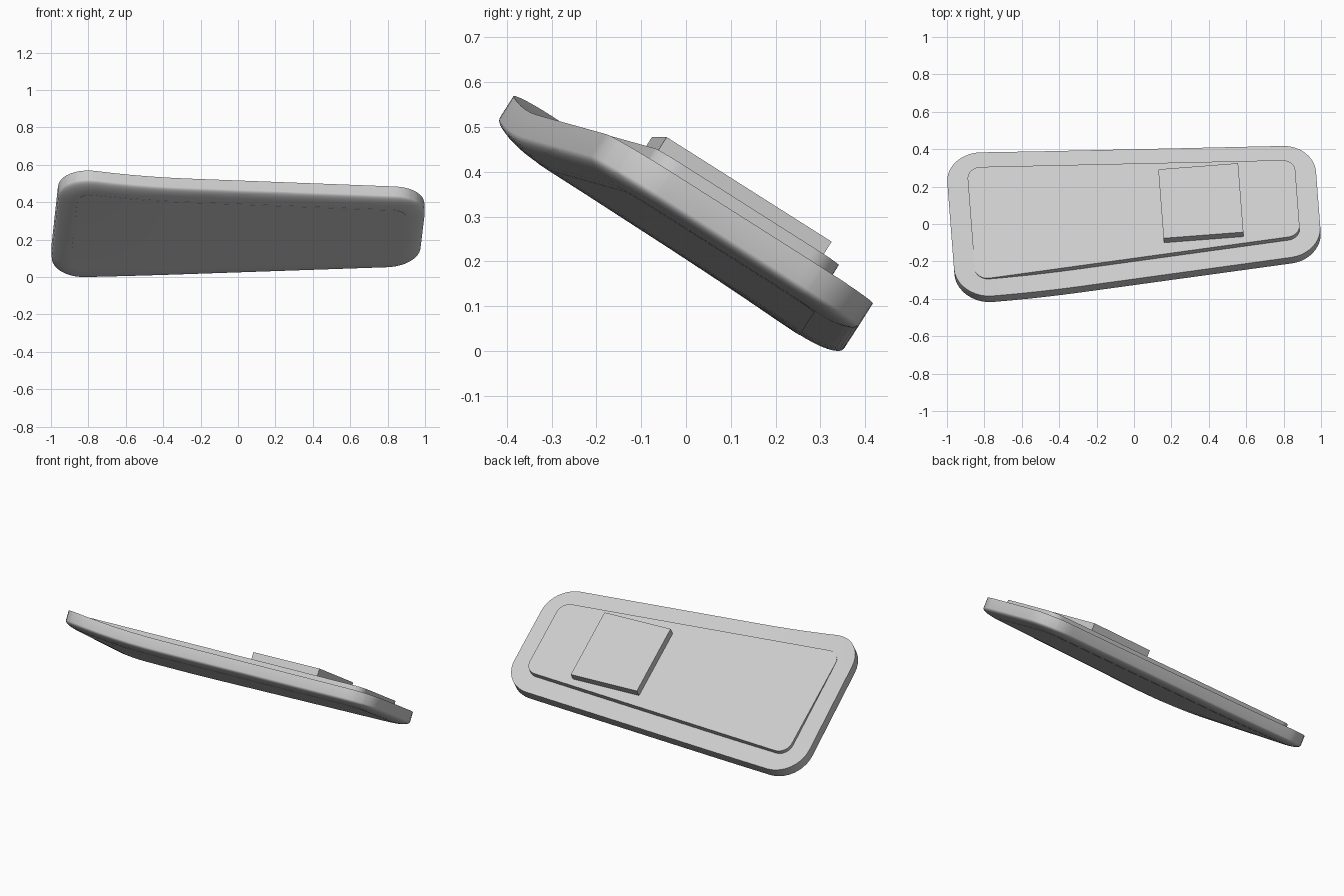
import bpy, bmesh, math
from mathutils import Matrix, Vector

if "Cube" in bpy.data.objects:
    bpy.data.objects.remove(bpy.data.objects["Cube"], do_unlink=True)

grey = bpy.data.materials.new("light_grey")
grey.use_nodes = True
colour = (0.6, 0.6, 0.6, 1)
grey.diffuse_color = colour
grey.node_tree.nodes["Principled BSDF"].inputs["Base Color"].default_value = colour

# Overall pose of the housing and the tapered outline in its own plane
POSE = Matrix.Rotation(math.radians(4.4), 4, "Z") @ Matrix.Rotation(math.radians(-32.3), 4, "X")
BACK = 0.281
WALL = 0.058
ROLL = 0.028
BORDER = 0.1
RADIUS = 0.18
CORNERS = [Vector(p) for p in ((-0.98, -0.587), (0.99, -0.447), (0.99, 0.237), (-0.98, 0.364))]


def outline(inset, radius, steps=10):
    """Tapered outline with rounded corners, moved inwards by inset."""
    points = []
    for i, corner in enumerate(CORNERS):
        before = (corner - CORNERS[i - 1]).normalized()
        after = (CORNERS[(i + 1) % 4] - corner).normalized()
        n1, n2 = Vector((before.y, -before.x)), Vector((after.y, -after.x))
        centre = corner - (n1 + n2) * (inset + radius) / (1 + n1.dot(n2))
        start = math.atan2(n1.y, n1.x)
        sweep = math.acos(n1.dot(n2))
        for k in range(steps + 1):
            a = start + sweep * k / steps
            points.append(centre + radius * Vector((math.cos(a), math.sin(a))))
    return points


def warp(co):
    """Bend the right end backwards, most of all at its upper corner."""
    co.z += 0.1 * max(0, -0.3 - co.x) ** 2 * (0.5 - co.y)


def loft(name, rings, warped=False):
    """Join (outline, depth) rings into a closed solid and pose it."""
    bm = bmesh.new()
    loops = [[bm.verts.new((p[0], p[1], z)) for p in pts] for pts, z in rings]
    n = len(loops[0])
    for top, low in zip(loops, loops[1:]):
        for i in range(n):
            j = (i + 1) % n
            bm.faces.new((top[i], top[j], low[j], low[i]))
    bm.faces.new(loops[0])
    bm.faces.new(loops[-1][::-1])
    if warped:
        # Cut into a grid so the flat faces can follow the bend
        cuts = [((x / 10, 0, 0), (1, 0, 0)) for x in range(-9, 10)]
        cuts += [((0, y / 10, 0), (0, 1, 0)) for y in range(-5, 3)]
        for co, no in cuts:
            geom = bm.verts[:] + bm.edges[:] + bm.faces[:]
            bmesh.ops.bisect_plane(bm, geom=geom, plane_co=co, plane_no=no, dist=0.0001)
        for v in bm.verts:
            warp(v.co)
    bmesh.ops.recalc_face_normals(bm, faces=bm.faces[:])
    bm.transform(POSE)
    mesh = bpy.data.meshes.new(name)
    bm.to_mesh(mesh)
    bm.free()
    mesh.materials.append(grey)
    for face in mesh.polygons:
        face.use_smooth = True
    mesh.set_sharp_from_angle(angle=math.radians(30))
    obj = bpy.data.objects.new(name, mesh)
    bpy.context.collection.objects.link(obj)
    return obj


# Housing: short straight wall, then a soft roll into the front face
rings = [(outline(0, RADIUS), BACK)]
for k in range(9):
    t = math.pi / 2 * k / 8
    inset = BORDER * (1 - math.cos(t))
    rings.append((outline(inset, RADIUS - inset), BACK - WALL - ROLL * math.sin(t)))
housing = loft("housing", rings, warped=True)

# Thin front panel, almost flush with the housing
panel = outline(BORDER, RADIUS - BORDER)
face_depth = BACK - WALL - ROLL
front = loft("front_panel", [(panel, face_depth + 0.004), (panel, face_depth - 0.001)], warped=True)

# Flat raised plate on the back
plate = outline(0.11, 0.07)
back = loft("back_plate", [(plate, 0.313), (plate, 0.26)])

# Square mounting block
square = [(0.15, -0.325), (0.578, -0.325), (0.578, 0.112), (0.15, 0.112)]
block = loft("mounting_block", [(square, 0.358), (square, 0.29)])

# Rest the model on the ground and centre it
parts = [housing, front, back, block]
points = [v.co for o in parts for v in o.data.vertices]
low = [min(p[i] for p in points) for i in range(3)]
high = [max(p[i] for p in points) for i in range(3)]
shift = Vector((-(low[0] + high[0]) / 2, -(low[1] + high[1]) / 2, -low[2]))
for o in parts:
    o.data.transform(Matrix.Translation(shift))
